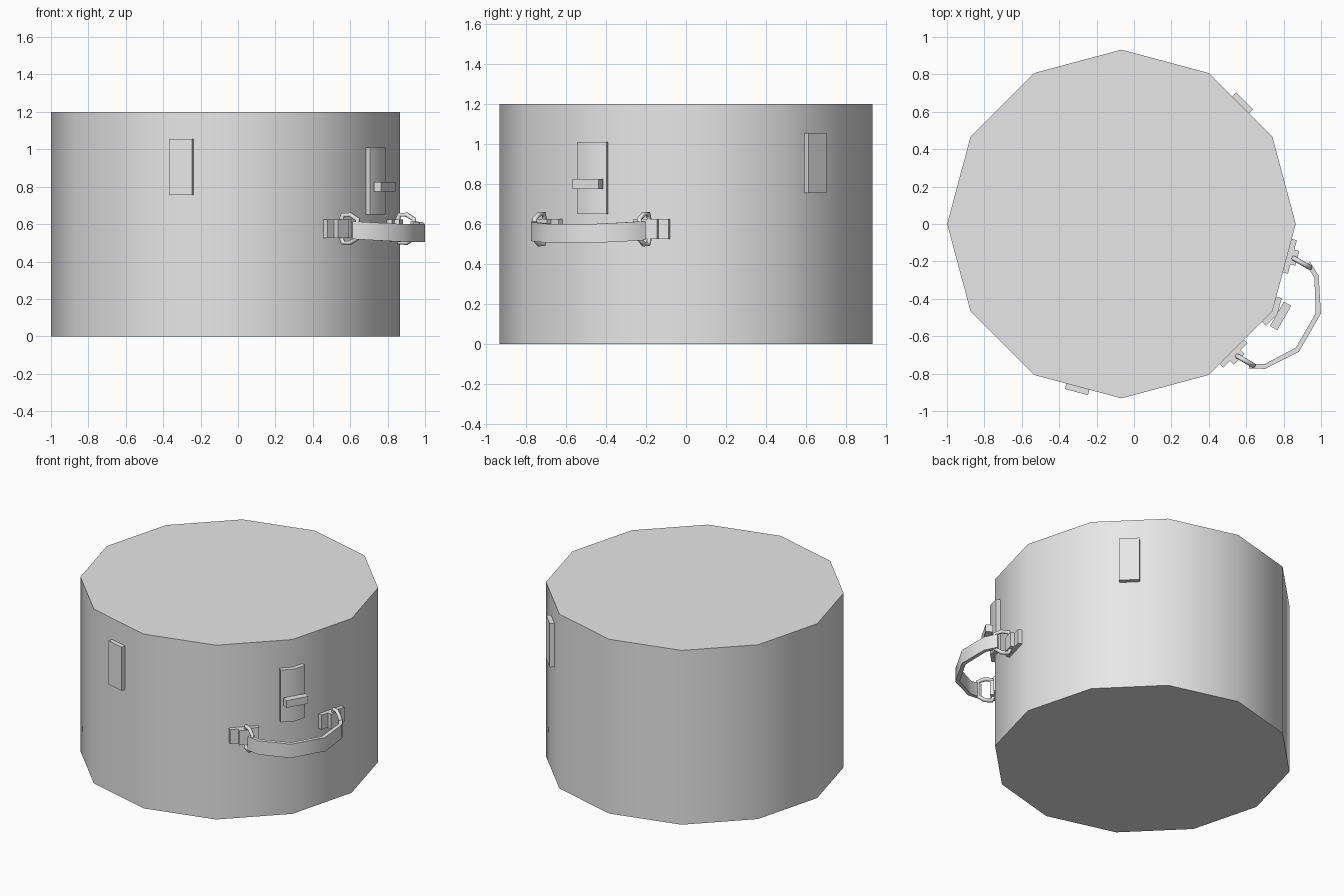
import bpy, bmesh, math
from mathutils import Vector

cube = bpy.data.objects.get("Cube")
if cube:
    bpy.data.objects.remove(cube, do_unlink=True)

grey = bpy.data.materials.new("light_grey")
grey.use_nodes = True
grey.diffuse_color = (0.8, 0.8, 0.8, 1)
grey.node_tree.nodes["Principled BSDF"].inputs["Base Color"].default_value = (0.8, 0.8, 0.8, 1)

CENTRE = Vector((-0.067, 0, 0))
RADIUS = 0.932
FACE = RADIUS * math.cos(math.pi / 12)   # distance from axis to a flat side
AXIS = 330                               # direction of the latch and handle


def at(angle, out, along, z=0):
    """Point at a distance out from the axis and along the tangent."""
    a = math.radians(angle)
    normal = Vector((math.cos(a), math.sin(a), 0))
    tangent = Vector((-math.sin(a), math.cos(a), 0))
    return CENTRE + normal * out + tangent * along + Vector((0, 0, z))


def finish(name, bm):
    bmesh.ops.recalc_face_normals(bm, faces=bm.faces)
    mesh = bpy.data.meshes.new(name)
    bm.to_mesh(mesh)
    bm.free()
    obj = bpy.data.objects.new(name, mesh)
    bpy.context.collection.objects.link(obj)
    mesh.materials.append(grey)
    bpy.ops.object.select_all(action='DESELECT')
    obj.select_set(True)
    bpy.context.view_layer.objects.active = obj
    bpy.ops.object.shade_smooth_by_angle(angle=math.radians(40))
    return obj


def ribbon(name, inner, outer, height):
    """Strip of rectangular sections between two rows of base points."""
    bm = bmesh.new()
    up = Vector((0, 0, height))
    rings = [[bm.verts.new(p) for p in (a, b, b + up, a + up)] for a, b in zip(inner, outer)]
    for r, s in zip(rings, rings[1:]):
        for i in range(4):
            j = (i + 1) % 4
            bm.faces.new((r[i], r[j], s[j], s[i]))
    bm.faces.new(rings[0])
    bm.faces.new(rings[-1])
    return finish(name, bm)


def plate(name, angle, out, along, width, depth, z0, z1):
    ends = (along - width / 2, along + width / 2)
    return ribbon(name, [at(angle, out, t, z0) for t in ends],
                  [at(angle, out + depth, t, z0) for t in ends], z1 - z0)


# Twelve-sided box body
bm = bmesh.new()
low = [bm.verts.new(at(30 * i, RADIUS, 0)) for i in range(12)]
high = [bm.verts.new(at(30 * i, RADIUS, 0, 1.2)) for i in range(12)]
bm.faces.new(low[::-1])
bm.faces.new(high)
for i in range(12):
    j = (i + 1) % 12
    bm.faces.new((low[i], low[j], high[j], high[i]))
finish("box_body", bm)

# Plain side plates
plate("front_plate", 255, FACE - 0.005, 0, 0.127, 0.035, 0.755, 1.055)
plate("back_plate", 45, FACE - 0.005, 0, 0.127, 0.035, 0.755, 1.055)

# Latch plate folded around a corner, with its crossbar
side = FACE * math.tan(math.pi / 12)
wing = 0.08


def fold(out):
    return [at(AXIS - 15, out, side - wing, 0.65),
            at(AXIS, out / math.cos(math.pi / 12), 0, 0.65),
            at(AXIS + 15, out, wing - side, 0.65)]


ribbon("latch_plate", fold(FACE - 0.005), fold(FACE + 0.03), 0.36)
plate("latch_bar", AXIS, 0.96, 0, 0.15, 0.045, 0.775, 0.825)

# Handle mounts and rings
for label, s in (("left", 1), ("right", -1)):
    angle, along = AXIS + 15 * s, 0.066 * s
    plate(label + "_mount", angle, FACE - 0.005, along, 0.185, 0.033, 0.525, 0.625)
    plate(label + "_mount_loop", angle, FACE, along, 0.08, 0.055, 0.525, 0.625)

    curve = bpy.data.curves.new(label + "_ring", 'CURVE')
    curve.dimensions = '3D'
    curve.bevel_depth = 0.013
    curve.bevel_resolution = 1
    upper = [(0.89, 0.05), (0.9, 0.075), (0.945, 0.075), (0.99, 0.05)]
    loop = upper + [(u, -z) for u, z in reversed(upper)]
    line = curve.splines.new('POLY')
    line.points.add(len(loop) - 1)
    for p, (u, z) in zip(line.points, loop):
        p.co = (*at(AXIS, u, 0.302 * s, 0.575 + z), 1)
    line.use_cyclic_u = True
    line.use_smooth = True
    curve.materials.append(grey)
    bpy.context.collection.objects.link(bpy.data.objects.new(label + "_ring", curve))

# Sagging handle strap, mirrored about its middle
half_out = [(0.975, 0.328, 0.52), (1.052, 0.287, 0.515), (1.163, 0.118, 0.505)]
half_in = [(0.965, 0.305, 0.52), (1.037, 0.267, 0.515), (1.138, 0.106, 0.505)]


def mirrored(half):
    full = half + [(u, -t, z) for u, t, z in reversed(half)]
    return [at(AXIS, *p) for p in full]


ribbon("handle_strap", mirrored(half_in), mirrored(half_out), 0.095)
